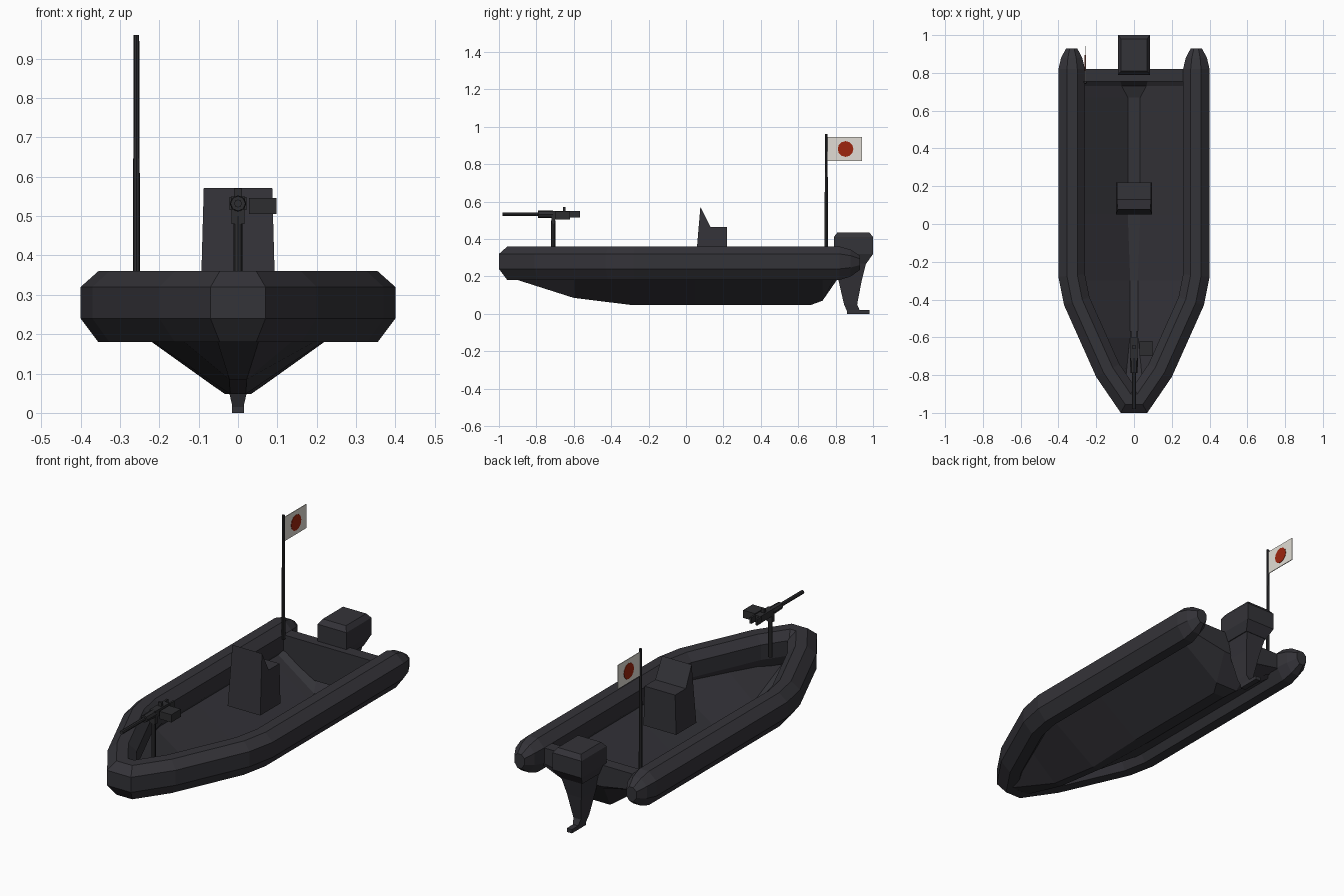
import bpy, bmesh, math
from mathutils import Vector

cube = bpy.data.objects.get("Cube")
if cube:
    bpy.data.objects.remove(cube, do_unlink=True)


def material(name, rgb):
    m = bpy.data.materials.new(name)
    m.use_nodes = True
    m.diffuse_color = (*rgb, 1)
    m.node_tree.nodes["Principled BSDF"].inputs["Base Color"].default_value = (*rgb, 1)
    return m


CHARCOAL = material("charcoal", (0.034, 0.033, 0.04))
METAL = material("dark metal", (0.026, 0.026, 0.029))
WHITE = material("flag white", (0.75, 0.72, 0.66))
RED = material("flag red", (0.34, 0.018, 0.004))


def finish(name, bm, mat):
    bmesh.ops.recalc_face_normals(bm, faces=bm.faces)
    mesh = bpy.data.meshes.new(name)
    bm.to_mesh(mesh)
    bm.free()
    mesh.materials.append(mat)
    ob = bpy.data.objects.new(name, mesh)
    bpy.context.collection.objects.link(ob)
    return ob


def loft(name, rings, mat, solid=True):
    """Skin a list of point rings; open strips when not solid."""
    bm = bmesh.new()
    rows = [[bm.verts.new(p) for p in ring] for ring in rings]
    n = len(rows[0])
    for a, b in zip(rows, rows[1:]):
        for i in range(n if solid else n - 1):
            j = (i + 1) % n
            bm.faces.new((a[i], a[j], b[j], b[i]))
    if solid:
        bm.faces.new(rows[0])
        bm.faces.new(rows[-1])
    return finish(name, bm, mat)


def box(name, x, y, z, mat):
    rings = [[(x[0], y[0], h), (x[1], y[0], h), (x[1], y[1], h), (x[0], y[1], h)] for h in z]
    return loft(name, rings, mat)


def rod(name, start, end, r1, r2, mat, sides=8):
    start, end = Vector(start), Vector(end)
    axis = end - start
    bm = bmesh.new()
    bmesh.ops.create_cone(bm, cap_ends=True, segments=sides, radius1=r1, radius2=r2, depth=axis.length)
    bmesh.ops.rotate(bm, verts=bm.verts, matrix=axis.to_track_quat("Z", "Y").to_matrix())
    bmesh.ops.translate(bm, verts=bm.verts, vec=(start + end) / 2)
    return finish(name, bm, mat)


# Plan outline of the collar, offset inward with mitred corners
half = [(0.07, -1), (0.2, -0.81), (0.37, -0.43), (0.4, -0.28), (0.4, 0.82)]
path = [Vector((-x, y)) for x, y in reversed(half)] + [Vector(p) for p in half]


def inward(i):
    dirs = []
    if i > 0:
        dirs.append((path[i] - path[i - 1]).normalized())
    if i < len(path) - 1:
        dirs.append((path[i + 1] - path[i]).normalized())
    normals = [Vector((-d.y, d.x)) for d in dirs]
    mid = sum(normals, Vector((0, 0))).normalized()
    return mid / mid.dot(normals[0])


# Inflatable collar: octagonal tube with tapered stern cones
section = [(0, 0.24), (0, 0.32), (0.045, 0.36), (0.1, 0.36),
           (0.14, 0.32), (0.14, 0.24), (0.1, 0.18), (0.045, 0.18)]
rings = [[(*(p + inward(i) * d), z) for d, z in section] for i, p in enumerate(path)]


def cone_end(side, y, s):
    return [(side * (0.33 + (0.07 - d) * s), y, 0.275 + (z - 0.275) * s) for d, z in section]


stern = [(0.88, 0.8), (0.93, 0.42)]
rings = [cone_end(-1, *e) for e in reversed(stern)] + rings + [cone_end(1, *e) for e in stern]
loft("collar_tube", rings, CHARCOAL)

# Open vee hull: y, keel height, keel half width, edge half width, edge height
stations = [(-0.93, 0.19, 0.055, 0.07, 0.25), (-0.6, 0.085, 0.022, 0.22, 0.25),
            (-0.3, 0.048, 0.02, 0.31, 0.245), (0.05, 0.048, 0.033, 0.31, 0.245),
            (0.67, 0.048, 0.033, 0.31, 0.245), (0.73, 0.07, 0.065, 0.31, 0.245),
            (0.82, 0.2, 0.09, 0.31, 0.245)]
loft("hull", [[(-w, y, h), (-k, y, z), (k, y, z), (w, y, h)] for y, z, k, w, h in stations],
     CHARCOAL, solid=False)

# Transom board shaped to the hull
loft("transom", [[(-0.28, y, 0.32), (-0.28, y, 0.24), (-0.08, y, z),
                  (0.08, y, z), (0.28, y, 0.24), (0.28, y, 0.32)]
                 for y, z in [(0.755, 0.125), (0.82, 0.205)]], CHARCOAL)

# Helm console with raked front and seat step
profile = [(0.05, 0.255), (0.077, 0.572), (0.13, 0.465), (0.22, 0.465), (0.22, 0.255)]
loft("console", [[(s * (0.103 - 0.028 * z), y, z) for y, z in profile] for s in (-1, 1)], CHARCOAL)


# Outboard motor: z, front y, back y, half width
def tower(name, levels):
    loft(name, [[(-w, a, z), (w, a, z), (w, b, z), (-w, b, z)] for z, a, b, w in levels], CHARCOAL)


tower("motor_cowl", [(0.27, 0.8, 0.965, 0.065), (0.32, 0.79, 1.0, 0.085),
                     (0.41, 0.79, 1.0, 0.085), (0.435, 0.81, 0.98, 0.068)])
tower("motor_leg", [(0.015, 0.86, 0.93, 0.014), (0.05, 0.845, 0.915, 0.022),
                    (0.18, 0.815, 0.94, 0.042), (0.28, 0.8, 0.965, 0.062)])
tower("motor_foot", [(0, 0.86, 0.98, 0.015), (0.02, 0.86, 0.98, 0.015)])

# Bow gun on a pedestal
rod("gun_post", (0, -0.71, 0.29), (0, -0.71, 0.5), 0.011, 0.011, METAL)
box("gun_cradle", (-0.017, 0.017), (-0.72, -0.7), (0.48, 0.515), METAL)
box("gun_receiver", (-0.018, 0.018), (-0.72, -0.6), (0.514, 0.55), METAL)
rod("gun_jacket", (0, -0.79, 0.532), (0, -0.71, 0.532), 0.019, 0.021, METAL)
rod("gun_barrel", (0, -0.98, 0.532), (0, -0.78, 0.532), 0.01, 0.01, METAL)
box("gun_sight", (-0.01, 0.01), (-0.658, -0.643), (0.545, 0.57), METAL)
box("ammo_box", (0.028, 0.098), (-0.7, -0.62), (0.505, 0.546), METAL)
for side, label in ((-1, "right"), (1, "left")):
    box("gun_grip_" + label, sorted((side * 0.012, side * 0.022)), (-0.605, -0.567), (0.516, 0.549), METAL)

# Flag pole, flag and disc
rod("flag_pole", (-0.258, 0.75, 0.3), (-0.258, 0.75, 0.96), 0.0095, 0.007, METAL)
box("flag", (-0.26, -0.256), (0.757, 0.942), (0.818, 0.945), WHITE)
rod("flag_disc", (-0.262, 0.853, 0.881), (-0.254, 0.853, 0.881), 0.042, 0.042, RED, 12)
